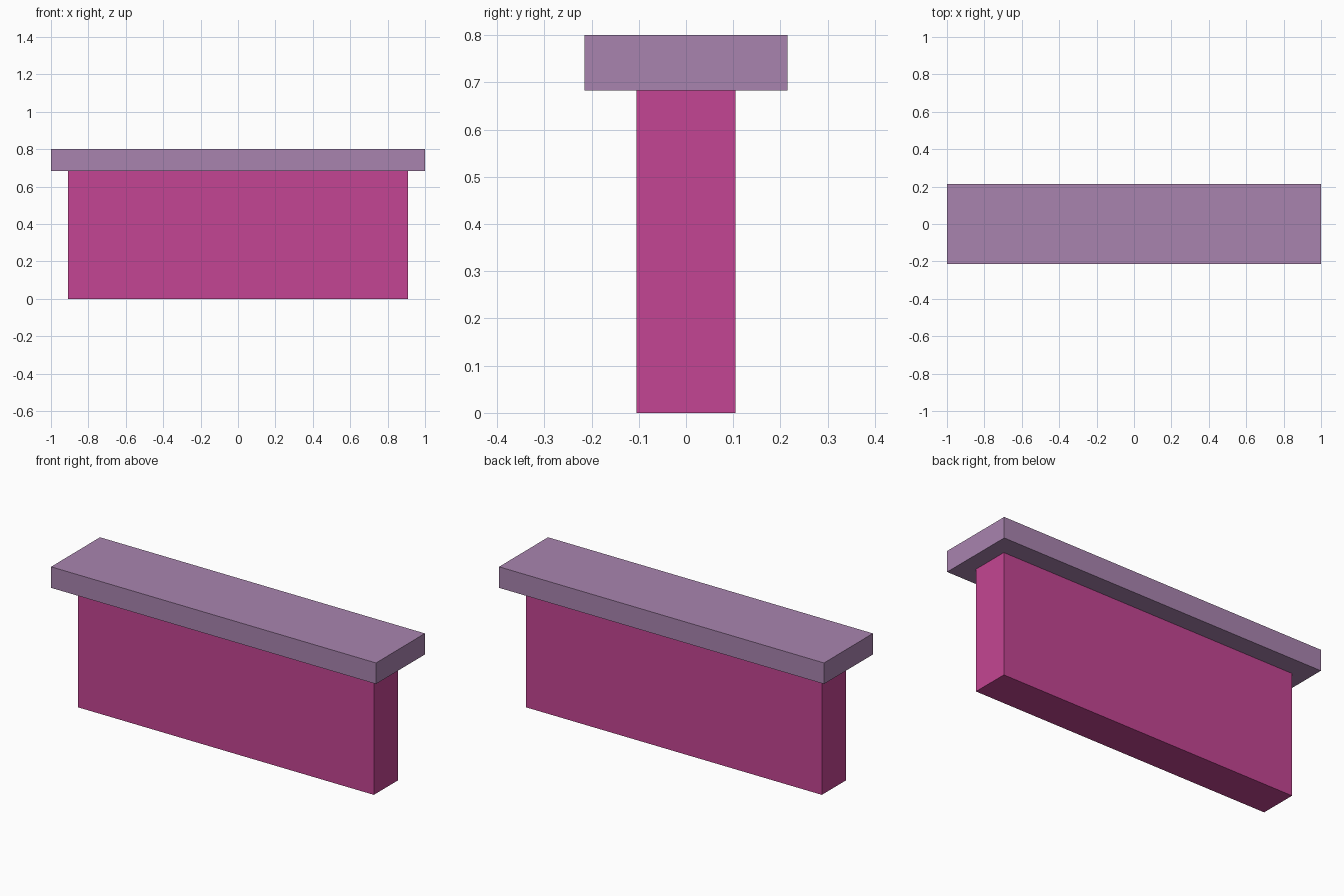
import bpy
import bmesh
from mathutils import Matrix

if "Cube" in bpy.data.objects:
    bpy.data.objects.remove(bpy.data.objects["Cube"])


def material(name, srgb):
    mat = bpy.data.materials.new(name)
    linear = [((c / 255 + 0.055) / 1.055) ** 2.4 for c in srgb]
    mat.diffuse_color = (*linear, 1.0)
    mat.use_nodes = True
    mat.node_tree.nodes["Principled BSDF"].inputs["Base Color"].default_value = mat.diffuse_color
    return mat


def block(name, size, z_bottom, mat):
    """Flat-faced box centred on x and y, resting at z_bottom."""
    bm = bmesh.new()
    place = Matrix.Translation((0, 0, z_bottom + size[2] / 2)) @ Matrix.Diagonal((*size, 1))
    bmesh.ops.create_cube(bm, size=1, matrix=place)
    mesh = bpy.data.meshes.new(name)
    bm.to_mesh(mesh)
    bm.free()
    mesh.materials.append(mat)
    obj = bpy.data.objects.new(name, mesh)
    bpy.context.collection.objects.link(obj)
    return obj


BODY_HEIGHT = 0.683
TOTAL_HEIGHT = 0.80

# Upright wall body
block("wall_body", (1.82, 0.21, BODY_HEIGHT), 0, material("magenta", (196, 69, 147)))

# Overhanging slab on top
block("top_slab", (2.0, 0.43, TOTAL_HEIGHT - BODY_HEIGHT), BODY_HEIGHT,
      material("mauve", (169, 132, 175)))
